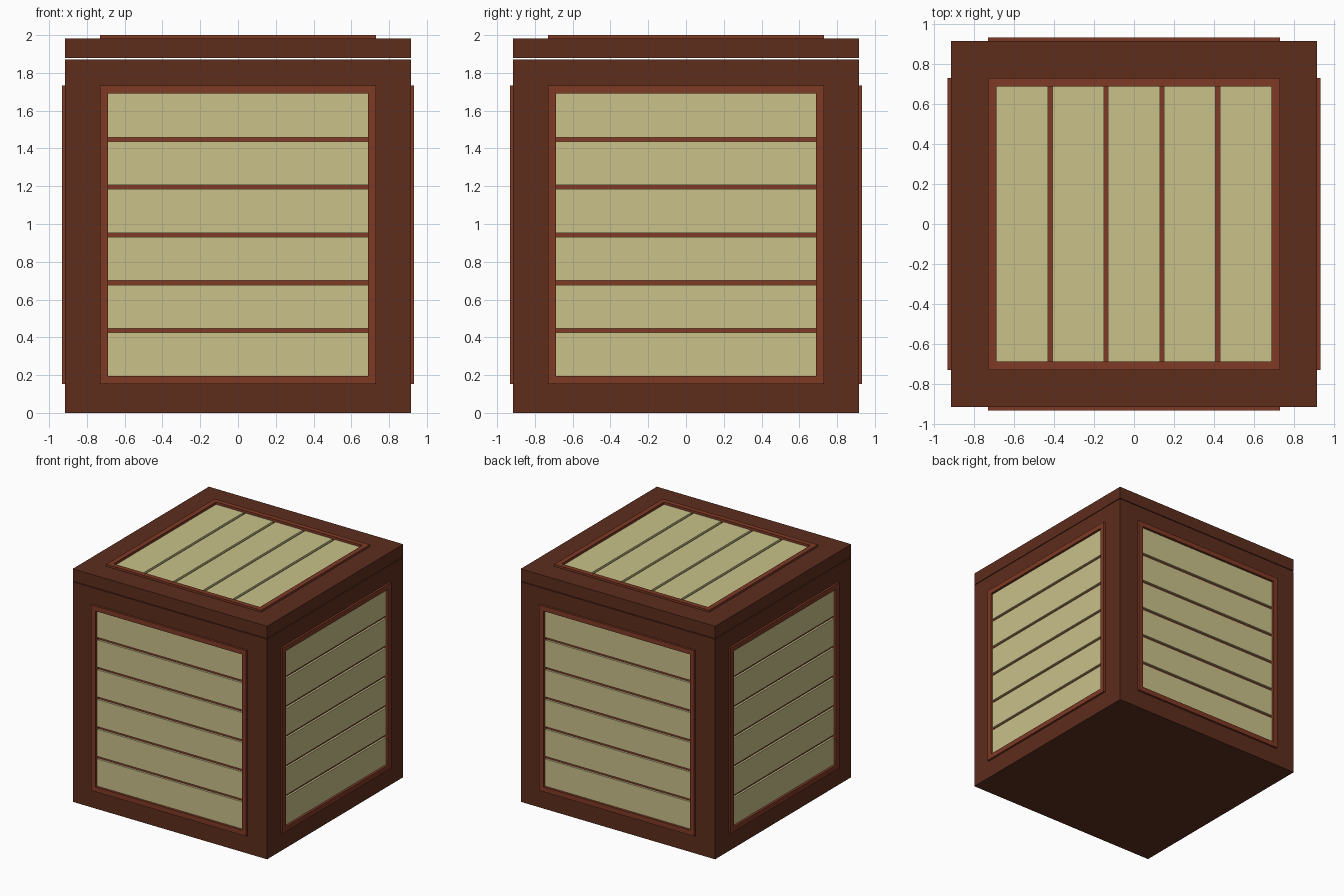
import bpy, bmesh
from math import radians
from mathutils import Matrix, Vector

if "Cube" in bpy.data.objects:
    bpy.data.objects.remove(bpy.data.objects["Cube"])


def material(name, rgb):
    m = bpy.data.materials.new(name)
    m.diffuse_color = (*rgb, 1)
    m.use_nodes = True
    m.node_tree.nodes["Principled BSDF"].inputs["Base Color"].default_value = m.diffuse_color
    return m


DARK = material("dark_wood", (0.109, 0.026, 0.012))
TRIM = material("red_wood", (0.212, 0.042, 0.018))
PALE = material("pale_wood", (0.584, 0.533, 0.254))


def add_box(bm, lo, hi):
    lo, hi = Vector(lo), Vector(hi)
    m = Matrix.Translation((lo + hi) / 2) @ Matrix.Diagonal((*(hi - lo), 1))
    bmesh.ops.create_cube(bm, size=1, matrix=m)


def recess(bm, normal, border, depth, z_range=None):
    """Sink a rectangular window into the face pointing along normal."""
    bm.normal_update()
    n = Vector(normal)
    face = max(bm.faces, key=lambda f: f.calc_center_median().dot(n) + 10 * (f.normal.dot(n) > 0.99))
    bmesh.ops.inset_individual(bm, faces=[face], thickness=border, use_even_offset=True)
    if z_range:
        mid = face.calc_center_median().z
        for v in face.verts:
            v.co.z = z_range[0] if v.co.z < mid else z_range[1]
    new = bmesh.ops.extrude_discrete_faces(bm, faces=[face])["faces"][0]
    bmesh.ops.translate(bm, verts=list(new.verts), vec=-n * depth)


def finish(bm, name, mat, matrix=Matrix()):
    bmesh.ops.recalc_face_normals(bm, faces=bm.faces)
    mesh = bpy.data.meshes.new(name)
    bm.to_mesh(mesh)
    bm.free()
    mesh.materials.append(mat)
    ob = bpy.data.objects.new(name, mesh)
    ob.matrix_world = matrix
    bpy.context.collection.objects.link(ob)


def panel(name, half_w, half_h, count, along_x, matrix):
    """Raised trim tray with a row of planks; local +z points outward."""
    rim, floor, plank_top, rim_top, gap = 0.042, 0.015, 0.032, 0.052, 0.022
    bm = bmesh.new()
    add_box(bm, (-half_w, -half_h, 0), (half_w, half_h, rim_top))
    recess(bm, (0, 0, 1), rim, rim_top - floor)
    finish(bm, name + "_trim", TRIM, matrix)

    w, h = half_w - rim, half_h - rim
    span = w if along_x else h
    size = (2 * span - gap * (count - 1)) / count
    bm = bmesh.new()
    for i in range(count):
        a = -span + i * (size + gap)
        b = a + size
        if along_x:
            add_box(bm, (a, -h, floor), (b, h, plank_top))
        else:
            add_box(bm, (-w, a, floor), (w, b, plank_top))
    finish(bm, name + "_planks", PALE, matrix)


# Crate body with a window in each side
W = 0.915
bm = bmesh.new()
add_box(bm, (-W, -W, 0), (W, W, 1.872))
for n in ((1, 0, 0), (-1, 0, 0), (0, 1, 0), (0, -1, 0)):
    recess(bm, n, W - 0.73, 0.035, (0.152, 1.732))
finish(bm, "crate_body", DARK)

# Lid, separated from the body by a hairline gap
bm = bmesh.new()
add_box(bm, (-W, -W, 1.878), (W, W, 1.983))
recess(bm, (0, 0, 1), W - 0.73, 0.035)
finish(bm, "lid", DARK)

# Side panels with horizontal planks
for i, side in enumerate(("front", "right", "back", "left")):
    m = (Matrix.Rotation(radians(90 * i), 4, "Z")
         @ Matrix.Translation((0, -0.88, 0.942))
         @ Matrix.Rotation(radians(90), 4, "X"))
    panel(side + "_panel", 0.73, 0.79, 6, False, m)

# Lid panel with planks running front to back
panel("lid_panel", 0.73, 0.73, 5, True, Matrix.Translation((0, 0, 1.948)))
